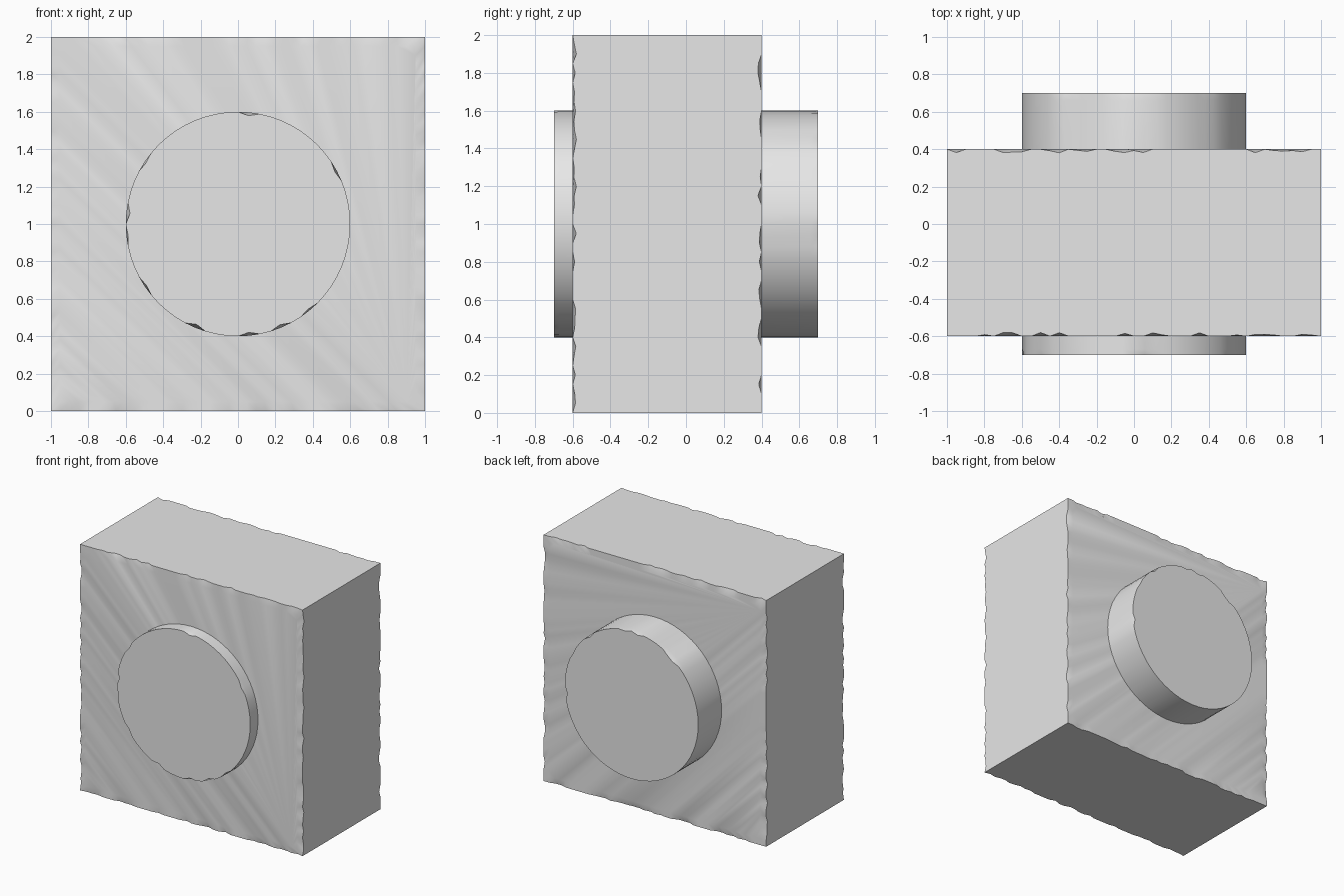
import bpy, bmesh, math, random

if "Cube" in bpy.data.objects:
    bpy.data.objects.remove(bpy.data.objects["Cube"])

random.seed(4)
grey = bpy.data.materials.new("light grey")
grey.diffuse_color = (0.8, 0.8, 0.8, 1)
grey.use_nodes = True
grey.node_tree.nodes["Principled BSDF"].inputs["Base Color"].default_value = grey.diffuse_color


def loft(name, rings):
    """Bridge a list of closed rings and cap both ends."""
    bm = bmesh.new()
    loops = [[bm.verts.new(p) for p in ring] for ring in rings]
    n = len(loops[0])
    for a, b in zip(loops, loops[1:]):
        for i in range(n):
            j = (i + 1) % n
            bm.faces.new((a[i], a[j], b[j], b[i]))
    bm.faces.new(loops[0])
    bm.faces.new(loops[-1])
    bmesh.ops.recalc_face_normals(bm, faces=bm.faces)
    mesh = bpy.data.meshes.new(name)
    bm.to_mesh(mesh)
    bm.free()
    obj = bpy.data.objects.new(name, mesh)
    bpy.context.collection.objects.link(obj)
    mesh.materials.append(grey)
    bpy.ops.object.select_all(action='DESELECT')
    bpy.context.view_layer.objects.active = obj
    obj.select_set(True)
    bpy.ops.object.shade_smooth_by_angle(angle=math.radians(35))
    return obj


def chip(chance, depth):
    return random.uniform(0.3, 1) * depth if random.random() < chance else 0


def square(half, steps=40):
    """Perimeter of a square in x, z centred on z = 1."""
    side = [-half + 2 * half * i / steps for i in range(steps)]
    pts = [(t, -half) for t in side] + [(half, t) for t in side]
    pts += [(-t, half) for t in side] + [(-half, -t) for t in side]
    return [(x, z + 1) for x, z in pts]


# Block: flat sides, front and back rims worn by small chips
def worn_rim(y, inward):
    return [(x, y + inward * (0 if abs(x) == 1 and abs(z - 1) == 1 else chip(0.5, 0.02)), z)
            for x, z in square(1)]


def face_ring(y):
    return [(x, y, z) for x, z in square(0.95)]


loft("block", [face_ring(-0.6), worn_rim(-0.6, 1), worn_rim(0.4, -1), face_ring(0.4)])


# Round shaft: passes through the block, with nicked end rims
def circle(y, chance=0, n=64):
    ring = []
    for i in range(n):
        a = 2 * math.pi * i / n
        r = 0.6 - chip(chance, 0.02)
        ring.append((r * math.cos(a), y, 1 + r * math.sin(a)))
    return ring


loft("round_shaft", [circle(-0.7, 0.12), circle(-0.67), circle(0.66), circle(0.7, 0.12)])
